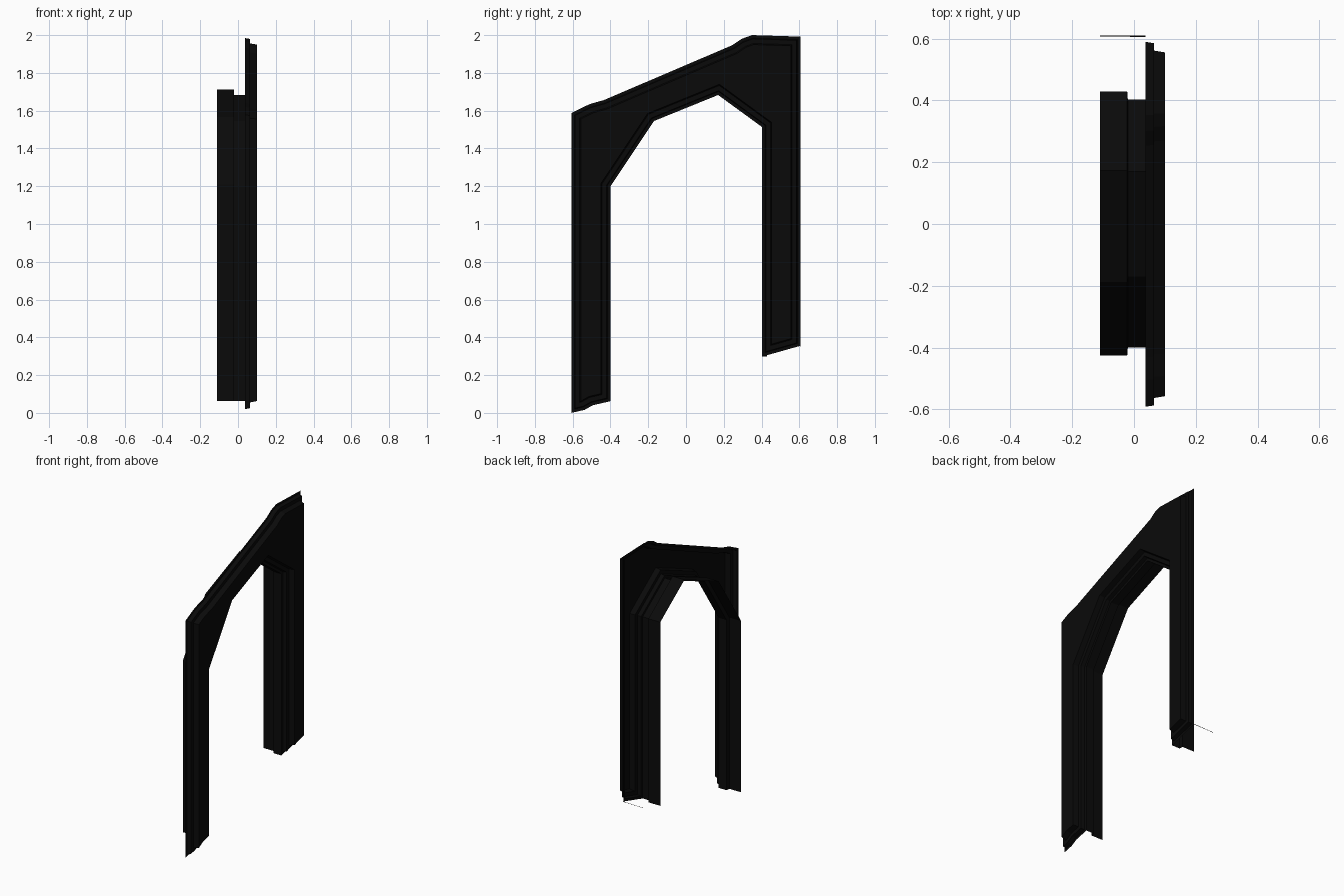
import bpy
import bmesh
from mathutils import Vector

old = bpy.data.objects.get("Cube")
if old:
    bpy.data.objects.remove(old)

black = bpy.data.materials.new("soot black")
black.use_nodes = True
black.diffuse_color = (0.003, 0.003, 0.003, 1)
black.node_tree.nodes["Principled BSDF"].inputs["Base Color"].default_value = (0.003, 0.003, 0.003, 1)

# Arch outline in (y, z): opening first, then the outer edge
opening = [(-.4, .062), (-.4, 1.2), (-.17, 1.545), (.17, 1.683), (.403, 1.513), (.403, .298)]
outer = [(.605, .355), (.605, 1.992), (.35, 2), (.294, 1.98), (.246, 1.947),
         (-.435, 1.656), (-.51, 1.635), (-.607, 1.587), (-.607, 0), (-.537, .016), (-.495, .04)]


def add_object(name, bm):
    mesh = bpy.data.meshes.new(name)
    bm.to_mesh(mesh)
    bm.free()
    mesh.materials.append(black)
    obj = bpy.data.objects.new(name, mesh)
    bpy.context.collection.objects.link(obj)
    return obj


def offset_path(path, dist):
    """Shift an open path to its left with mitred corners."""
    pts = [Vector(p) for p in path]
    normals = []
    for a, b in zip(pts, pts[1:]):
        d = (b - a).normalized()
        normals.append(Vector((-d.y, d.x)))
    result = []
    for i, p in enumerate(pts):
        n1, n2 = normals[max(i - 1, 0)], normals[min(i, len(normals) - 1)]
        m = n1 + n2
        result.append(p + m * (dist * 2 / m.length_squared))
    return result


# Stepped trim around the opening, open at the back
bm = bmesh.new()
face = bm.faces.new([bm.verts.new((.038, y, z)) for y, z in opening + outer])
face.normal_update()
if face.normal.x < 0:
    face.normal_flip()
for thickness, depth in [(.016, 0), (.004, .026), (.024, 0), (.006, .036)]:
    bmesh.ops.inset_region(bm, faces=[face], thickness=thickness, depth=depth,
                           use_boundary=True, use_even_offset=True)
add_object("arch_trim", bm)

# Inner lining with one step, running back through the wall
bm = bmesh.new()
rows = []
for x, dist in [(.038, 0), (-.02, 0), (-.022, .026), (-.11, .026)]:
    rows.append([bm.verts.new((x, p[0], p[1])) for p in offset_path(opening, dist)])
for r1, r2 in zip(rows, rows[1:]):
    for i in range(len(opening) - 1):
        bm.faces.new((r1[i], r1[i + 1], r2[i + 1], r2[i]))
add_object("opening_lining", bm)

# Thin strip at the foot of the short leg
bm = bmesh.new()
bm.faces.new([bm.verts.new(c) for c in
              [(.038, .605, .355), (.038, .61, .355), (-.11, .61, .352), (-.11, .607, .352)]])
add_object("foot_strip", bm)
